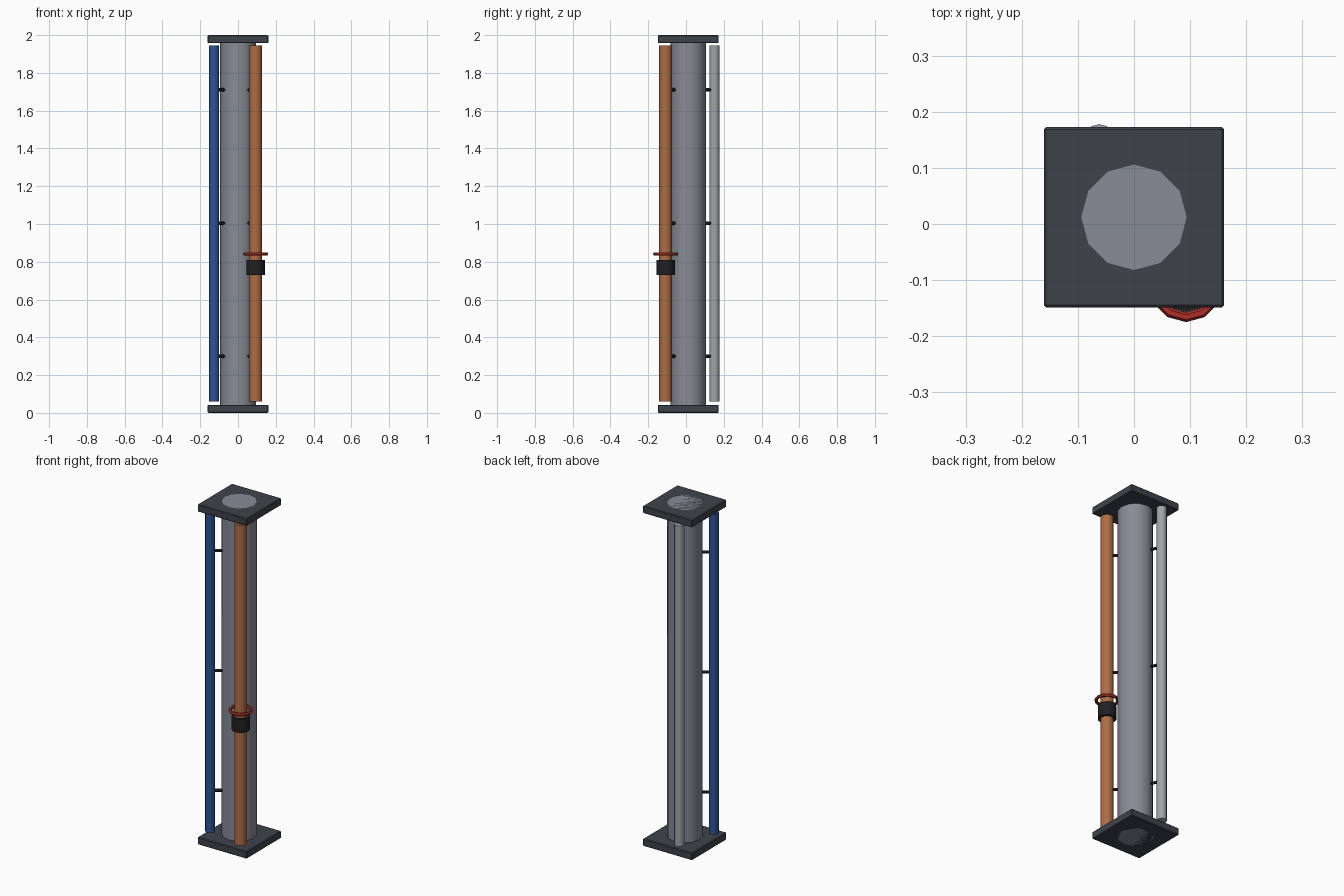
import bpy, math
from mathutils import Vector

if "Cube" in bpy.data.objects:
    bpy.data.objects.remove(bpy.data.objects["Cube"])


def paint(obj, name, rgb):
    mat = bpy.data.materials.get(name) or bpy.data.materials.new(name)
    mat.diffuse_color = (*rgb, 1)
    mat.use_nodes = True
    mat.node_tree.nodes["Principled BSDF"].inputs["Base Color"].default_value = mat.diffuse_color
    obj.data.materials.append(mat)


def smooth(obj):
    bpy.ops.object.shade_smooth_by_angle(angle=math.radians(40))


def rod(name, a, b, radius, mat, rgb, sides=12):
    a, b = Vector(a), Vector(b)
    d = b - a
    bpy.ops.mesh.primitive_cylinder_add(
        vertices=sides, radius=radius, depth=d.length, location=(a + b) / 2,
        rotation=d.to_track_quat('Z', 'Y').to_euler())
    obj = bpy.context.object
    obj.name = name
    paint(obj, mat, rgb)
    smooth(obj)
    return obj


DARK = (0.05, 0.055, 0.07)
BLACK = (0.015, 0.015, 0.018)
CY = 0.012  # column centre in y

# main column, flush with the outer faces of the plates
rod("main_column", (0, CY, 0), (0, CY, 2), 0.094, "column_grey", (0.24, 0.26, 0.30))

# end plates
T = 0.043
for name, z in (("bottom_plate", T / 2), ("top_plate", 2 - T / 2)):
    bpy.ops.mesh.primitive_cube_add(size=1, location=(0, CY, z))
    plate = bpy.context.object
    plate.name = name
    plate.dimensions = (0.321, 0.321, T)
    bpy.ops.object.transform_apply(location=False, rotation=False, scale=True)
    bevel = plate.modifiers.new("edge_bevel", 'BEVEL')
    bevel.width = 0.004
    bevel.segments = 1
    paint(plate, "plate_dark", DARK)

# side pipes, each with three radial brackets back to the column
pipes = (
    ("copper_pipe", 0.093, -0.108, 0.034, (0.42, 0.15, 0.06)),
    ("blue_pipe", -0.127, -0.077, 0.027, (0.025, 0.09, 0.30)),
    ("grey_pipe", -0.062, 0.151, 0.027, (0.36, 0.37, 0.39)),
)
for name, x, y, r, rgb in pipes:
    rod(name, (x, y, 0.06), (x, y, 1.945), r, name + "_paint", rgb)
    out = Vector((x, y - CY, 0))
    u = out.normalized()
    for i, z in enumerate((0.3, 1.005, 1.71)):
        base = Vector((0, CY, z))
        rod(f"{name}_bracket_{i + 1}", base + u * 0.08, base + u * (out.length - r * 0.8),
            0.009, "bracket_black", BLACK, 6)

# valve body and hand wheel on the copper pipe
vx, vy = pipes[0][1:3]
rod("valve_body", (vx, vy, 0.73), (vx, vy, 0.81), 0.049, "bracket_black", BLACK)
bpy.ops.mesh.primitive_torus_add(major_segments=12, minor_segments=6, major_radius=0.058,
                                 minor_radius=0.0088, location=(vx, vy, 0.842))
wheel = bpy.context.object
wheel.name = "valve_hand_wheel"
paint(wheel, "wheel_red", (0.42, 0.03, 0.02))
